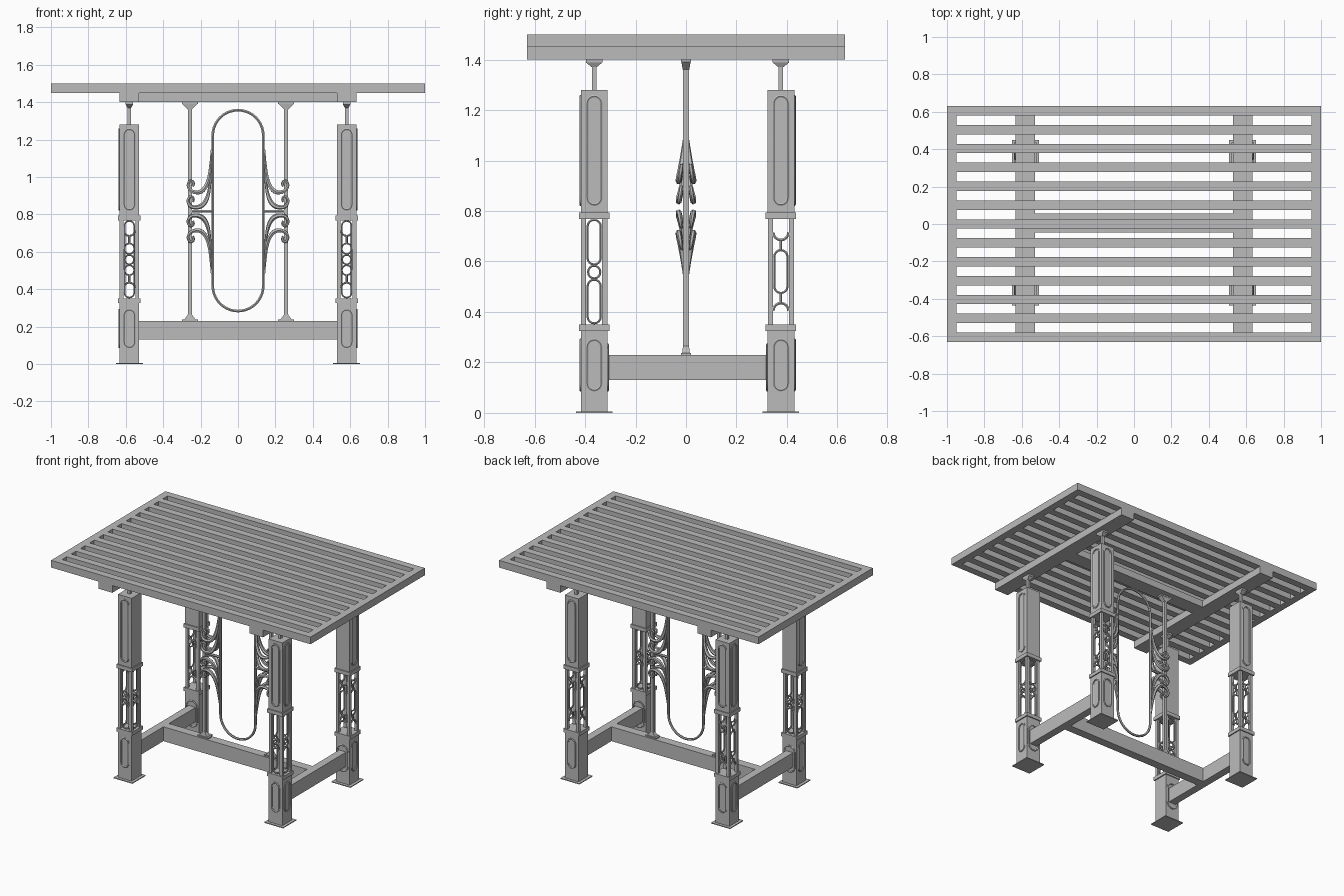
import bpy, math
from mathutils import Vector

cube = bpy.data.objects.get("Cube")
if cube:
    bpy.data.objects.remove(cube, do_unlink=True)

grey = bpy.data.materials.new("painted grey")
grey.use_nodes = True
COLOUR = (0.5, 0.5, 0.5, 1)
grey.diffuse_color = COLOUR
grey.node_tree.nodes["Principled BSDF"].inputs["Base Color"].default_value = COLOUR


def box(name, x, y, z, flare=(1, 1)):
    """Box from (min, max) ranges; flare scales the top face about its centre."""
    verts = []
    for k in (0, 1):
        for i, j in ((0, 0), (1, 0), (1, 1), (0, 1)):
            cx, cy = sum(x) / 2, sum(y) / 2
            fx, fy = flare if k else (1, 1)
            verts.append((cx + (x[i] - cx) * fx, cy + (y[j] - cy) * fy, z[k]))
    faces = [(3, 2, 1, 0), (4, 5, 6, 7)]
    faces += [(i, (i + 1) % 4, (i + 1) % 4 + 4, i + 4) for i in range(4)]
    mesh = bpy.data.meshes.new(name)
    mesh.from_pydata(verts, [], faces)
    mesh.materials.append(grey)
    ob = bpy.data.objects.new(name, mesh)
    bpy.context.collection.objects.link(ob)
    return ob


def post(name, cx, cy, w, z, flare=(1, 1), d=None):
    """Upright box about a centre line."""
    d = d or w
    return box(name, (cx - w / 2, cx + w / 2), (cy - d / 2, cy + d / 2), z, flare)


def bar(name, points, depth, closed=False, radii=None, smooth=False):
    """Rod swept along a path, turned into a mesh."""
    curve = bpy.data.curves.new(name, "CURVE")
    curve.dimensions = "3D"
    curve.bevel_depth = depth
    curve.bevel_resolution = 1
    curve.use_fill_caps = True
    curve.resolution_u = 4
    spline = curve.splines.new("NURBS" if smooth else "POLY")
    spline.points.add(len(points) - 1)
    for i, p in enumerate(points):
        spline.points[i].co = (*p, 1)
        spline.points[i].radius = radii[i] if radii else 1
    spline.use_cyclic_u = closed
    if smooth:
        spline.order_u = 3
        spline.use_endpoint_u = True
    curve.materials.append(grey)
    ob = bpy.data.objects.new(name, curve)
    bpy.context.collection.objects.link(ob)
    bpy.ops.object.select_all(action="DESELECT")
    ob.select_set(True)
    bpy.context.view_layer.objects.active = ob
    bpy.ops.object.convert(target="MESH")
    bpy.ops.object.shade_smooth_by_angle()
    return bpy.context.object


def arc(u, z, r, start, end, steps):
    return [(u + r * math.cos(math.radians(start + (end - start) * i / steps)),
             z + r * math.sin(math.radians(start + (end - start) * i / steps)))
            for i in range(steps + 1)]


def oblong(z0, z1, r, steps=8):
    """Round-ended upright loop as (across, height) pairs."""
    return arc(0, z1 - r, r, 0, 180, steps) + arc(0, z0 + r, r, 180, 360, steps)


def on_face(pairs, cx, cy, axis, offset):
    """Lay (across, height) pairs on a face looking along x or y."""
    if axis == "x":
        return [(cx + offset, cy + u, z) for u, z in pairs]
    return [(cx + u, cy + offset, z) for u, z in pairs]


# Slatted top
TOP = (1.45, 1.5)
for i in range(13):
    y = -0.605 + i * 1.21 / 12
    box("top_slat", (-0.96, 0.96), (y - 0.025, y + 0.025), TOP)
for s in (-1, 1):
    box("top_end_board", sorted((s * 0.95, s)), (-0.63, 0.63), TOP)
    box("top_bearer", sorted((s * 0.528, s * 0.634)), (-0.63, 0.63), (1.4, 1.45))
box("top_rail", (-0.53, 0.53), (-0.046, 0.056), (1.4, 1.448))

# Legs
W = 0.106
H = W / 2
for sx in (-1, 1):
    for sy, cy in ((-1, -0.364), (1, 0.376)):
        cx = sx * 0.581
        post("foot_plate", cx, cy, 0.145, (0, 0.006))
        post("leg_lower_block", cx, cy, W, (0.006, 0.33))
        post("leg_upper_block", cx, cy, W, (0.785, 1.28))
        for z in ((0.325, 0.35), (0.768, 0.794)):
            post("leg_collar", cx, cy, 0.12, z)
        post("leg_top_rod", cx, cy, 0.018, (1.28, 1.38))
        post("leg_top_flare", cx, cy, 0.02, (1.37, 1.388), (2, 3.2))
        post("leg_top_pad", cx, cy, 0.04, (1.388, 1.4), d=0.066)

        # Raised panel frames
        for z0, z1 in ((0.825, 1.255), (0.09, 0.29)):
            loop = oblong(z0, z1, 0.028)
            bar("leg_panel_frame", on_face(loop, cx, cy, "x", sx * H), 0.006, True)
            bar("leg_panel_frame", on_face(loop, cx, cy, "y", sy * H), 0.006, True)
        bar("stretcher_socket_frame",
            on_face(oblong(0.09, 0.27, 0.04), cx, cy, "y", -sy * H), 0.006, True)

        # Open lattice section
        for a in (-1, 1):
            for b in (-1, 1):
                post("lattice_corner_post", cx + a * 0.042, cy + b * 0.042,
                     0.02, (0.34, 0.78))
        for axis in "xy":
            for side in (-1, 1):
                off = side * 0.042
                if sy < 0:
                    loops = [oblong(0.355, 0.528, 0.026), oblong(0.588, 0.765, 0.026),
                             oblong(0.533, 0.583, 0.024)]
                else:
                    loops = [oblong(0.475, 0.645, 0.026)]
                    for z, start in ((0.715, 180), (0.405, 0)):
                        half = arc(0, z, 0.03, start, start + 180, 8)
                        bar("lattice_arc", on_face(half, cx, cy, axis, off), 0.006)
                    for z in ((0.645, 0.685), (0.435, 0.475)):
                        stub = [(0, z[0]), (0, z[1])]
                        bar("lattice_link", on_face(stub, cx, cy, axis, off), 0.006)
                for loop in loops:
                    bar("lattice_loop", on_face(loop, cx, cy, axis, off), 0.005, True)

# Stretchers
for sx in (-1, 1):
    box("side_stretcher", (sx * 0.581 - 0.027, sx * 0.581 + 0.027),
        (-0.32, 0.33), (0.13, 0.23))
box("long_stretcher", (-0.56, 0.56), (-0.03, 0.03), (0.13, 0.23))

# Central oval hoop
hoop = [(u, 0, z) for u, z in oblong(0.283, 1.357, 0.135, 20)]
bar("central_hoop", hoop, 0.008, True)

# Ornament posts with flared ends, and scrolls
SCROLLS = (
    [(0.142, 1.15), (0.146, 1.06), (0.158, 0.97), (0.195, 0.915), (0.25, 0.92),
     (0.272, 0.955), (0.255, 0.985), (0.232, 0.968), (0.243, 0.95)],
    [(0.142, 1.03), (0.15, 0.95), (0.165, 0.88), (0.195, 0.84), (0.25, 0.835),
     (0.272, 0.87), (0.255, 0.9), (0.232, 0.885), (0.243, 0.868)],
)
THICK = [0.4, 0.8, 1.3, 1.5, 1.1, 0.9, 0.8, 0.8, 0.9]
DEPTH = [0, 0.008, 0.02, 0.03, 0.028, 0.022, 0.018, 0.016, 0.016]
MID = 0.816
for sx in (-1, 1):
    cx = sx * 0.257
    post("ornament_post", cx, 0, 0.02, (0.23, 1.4), d=0.024)
    post("ornament_top_flare", cx, 0, 0.02, (1.36, 1.39), (4, 1.4), d=0.026)
    post("ornament_top_pad", cx, 0, 0.085, (1.39, 1.4), d=0.04)
    post("ornament_foot", cx, 0, 0.085, (0.23, 0.238), d=0.04)
    post("ornament_foot_flare", cx, 0, 0.06, (0.238, 0.265), (0.35, 0.8), d=0.03)
    bar("ornament_tie", [(sx * 0.137, 0, MID), (cx, 0, MID)], 0.008)
    for path in SCROLLS:
        for up in (-1, 1):
            for side in (-1, 1):
                pts = [(sx * u, side * d, MID + up * (z - MID))
                       for (u, z), d in zip(path, DEPTH)]
                bar("ornament_scroll", pts, 0.009, False, THICK, True)
